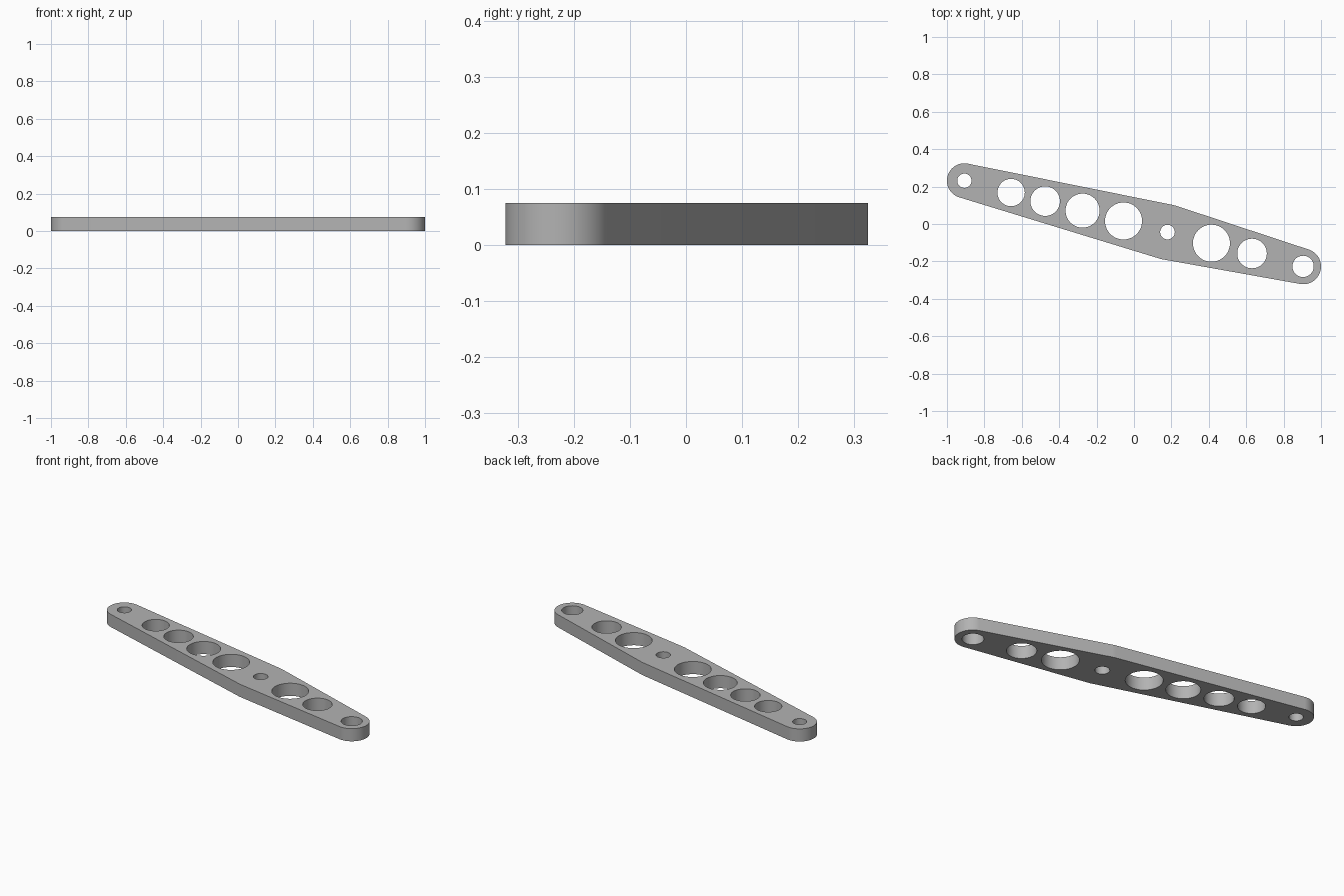
import bpy
import bmesh
from math import cos, sin, tau
from mathutils import Vector
from mathutils.geometry import convex_hull_2d

if "Cube" in bpy.data.objects:
    bpy.data.objects.remove(bpy.data.objects["Cube"])

THICKNESS = 0.075
SEGMENTS = 96

# Distance of each hole along x, and its radius
HOLES = [(-0.907, 0.038), (-0.657, 0.073), (-0.475, 0.079), (-0.275, 0.091),
         (-0.056, 0.099), (0.179, 0.039), (0.414, 0.099), (0.631, 0.079),
         (0.904, 0.057)]
# Rounded ends and the wider pivot boss, joined by tangent edges
BOSSES = [(-0.907, 0.093), (0.179, 0.148), (0.905, 0.095)]


def circle(x, radius):
    """Circle centred on the slanted axis of the arm."""
    y = 0.002 - 0.253 * x
    return [Vector((x + radius * cos(tau * i / SEGMENTS),
                    y + radius * sin(tau * i / SEGMENTS)))
            for i in range(SEGMENTS)]


def add_loop(curve, points):
    spline = curve.splines.new("POLY")
    spline.points.add(len(points) - 1)
    for target, p in zip(spline.points, points):
        target.co = (p.x, p.y, 0, 1)
    spline.use_cyclic_u = True


def make_material(name, rgb):
    mat = bpy.data.materials.new(name)
    mat.use_nodes = True
    mat.diffuse_color = (*rgb, 1)
    mat.node_tree.nodes["Principled BSDF"].inputs["Base Color"].default_value = (*rgb, 1)
    return mat


# Flat profile: tangent outline with round lightening holes
profile = bpy.data.curves.new("link_arm", "CURVE")
profile.dimensions = "2D"
profile.fill_mode = "BOTH"
profile.extrude = THICKNESS / 2
rim = [p for x, r in BOSSES for p in circle(x, r)]
add_loop(profile, [rim[i] for i in convex_hull_2d(rim)])
for x, r in HOLES:
    add_loop(profile, circle(x, r))

arm = bpy.data.objects.new("link_arm", profile)
bpy.context.collection.objects.link(arm)
bpy.ops.object.select_all(action="DESELECT")
arm.select_set(True)
bpy.context.view_layer.objects.active = arm
bpy.ops.object.convert(target="MESH")
arm = bpy.context.object

# Weld the caps to the walls and stand the arm on the floor
bm = bmesh.new()
bm.from_mesh(arm.data)
bmesh.ops.remove_doubles(bm, verts=bm.verts, dist=0.0001)
bmesh.ops.translate(bm, verts=bm.verts, vec=(0, 0, THICKNESS / 2))
bmesh.ops.recalc_face_normals(bm, faces=bm.faces)
bm.to_mesh(arm.data)
bm.free()

arm.data.materials.clear()
arm.data.materials.append(make_material("light_grey", (0.45, 0.45, 0.45)))
bpy.ops.object.shade_smooth_by_angle(angle=0.5)
